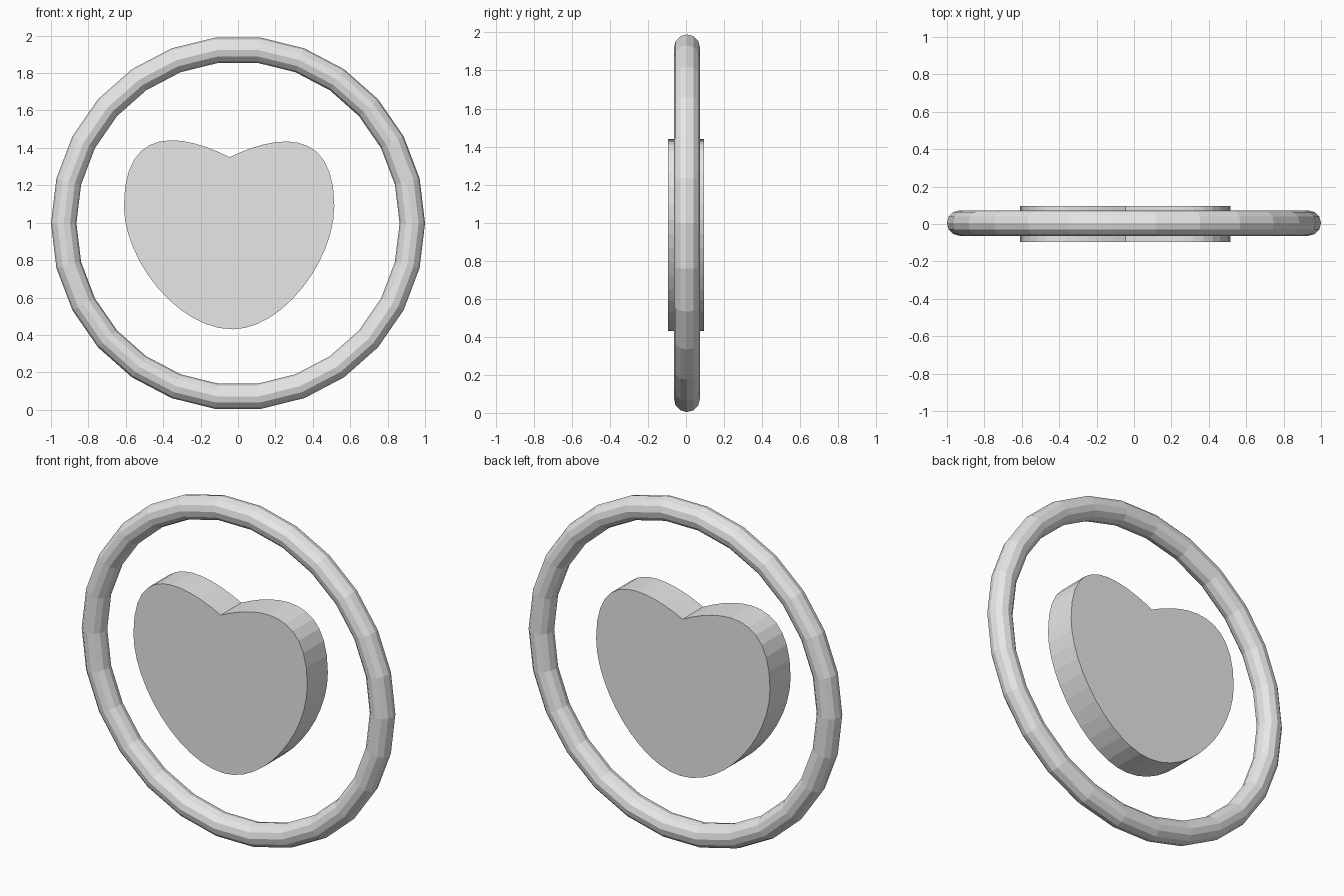
import bpy
from math import radians
from mathutils import Vector
from mathutils.geometry import interpolate_bezier
import bmesh

cube = bpy.data.objects.get("Cube")
if cube:
    bpy.data.objects.remove(cube, do_unlink=True)

# Single plain grey
grey = bpy.data.materials.new("plain_grey")
grey.use_nodes = True
grey.diffuse_color = (0.8, 0.8, 0.8, 1)
grey.node_tree.nodes["Principled BSDF"].inputs["Base Color"].default_value = (0.8, 0.8, 0.8, 1)

# Outer ring: faceted torus standing upright
bpy.ops.mesh.primitive_torus_add(
    major_segments=26, minor_segments=12, major_radius=0.932, minor_radius=0.068,
    location=(0, 0.005, 0.997), rotation=(radians(90), 0, 0))
ring = bpy.context.object
ring.name = "outer_ring"
ring.data.materials.append(grey)

# Heart outline: four Bezier spans as (x, z) control points
notch, left, tip, right = (-0.045, 1.35), (-0.61, 1.09), (-0.03, 0.43), (0.515, 1.09)
spans = [
    (notch, (-0.29, 1.475), (-0.61, 1.535), left),
    (left, (-0.61, 0.80), (-0.32, 0.43), tip),
    (tip, (0.24, 0.43), (0.515, 0.80), right),
    (right, (0.515, 1.535), (0.18, 1.46), notch),
]
HALF_DEPTH = 0.095
outline = []
for span in spans:
    a, b, c, d = (Vector((x, -HALF_DEPTH, z)) for x, z in span)
    outline += interpolate_bezier(a, b, c, d, 13)[:-1]

# Heart slab: fill the outline and extrude it backwards
bm = bmesh.new()
front = bm.faces.new([bm.verts.new(p) for p in outline])
result = bmesh.ops.extrude_face_region(bm, geom=[front], use_keep_orig=True)
back = [v for v in result["geom"] if isinstance(v, bmesh.types.BMVert)]
bmesh.ops.translate(bm, verts=back, vec=(0, 2 * HALF_DEPTH, 0))
bmesh.ops.recalc_face_normals(bm, faces=bm.faces)
mesh = bpy.data.meshes.new("heart")
bm.to_mesh(mesh)
bm.free()
mesh.materials.append(grey)
heart = bpy.data.objects.new("heart", mesh)
bpy.context.collection.objects.link(heart)
